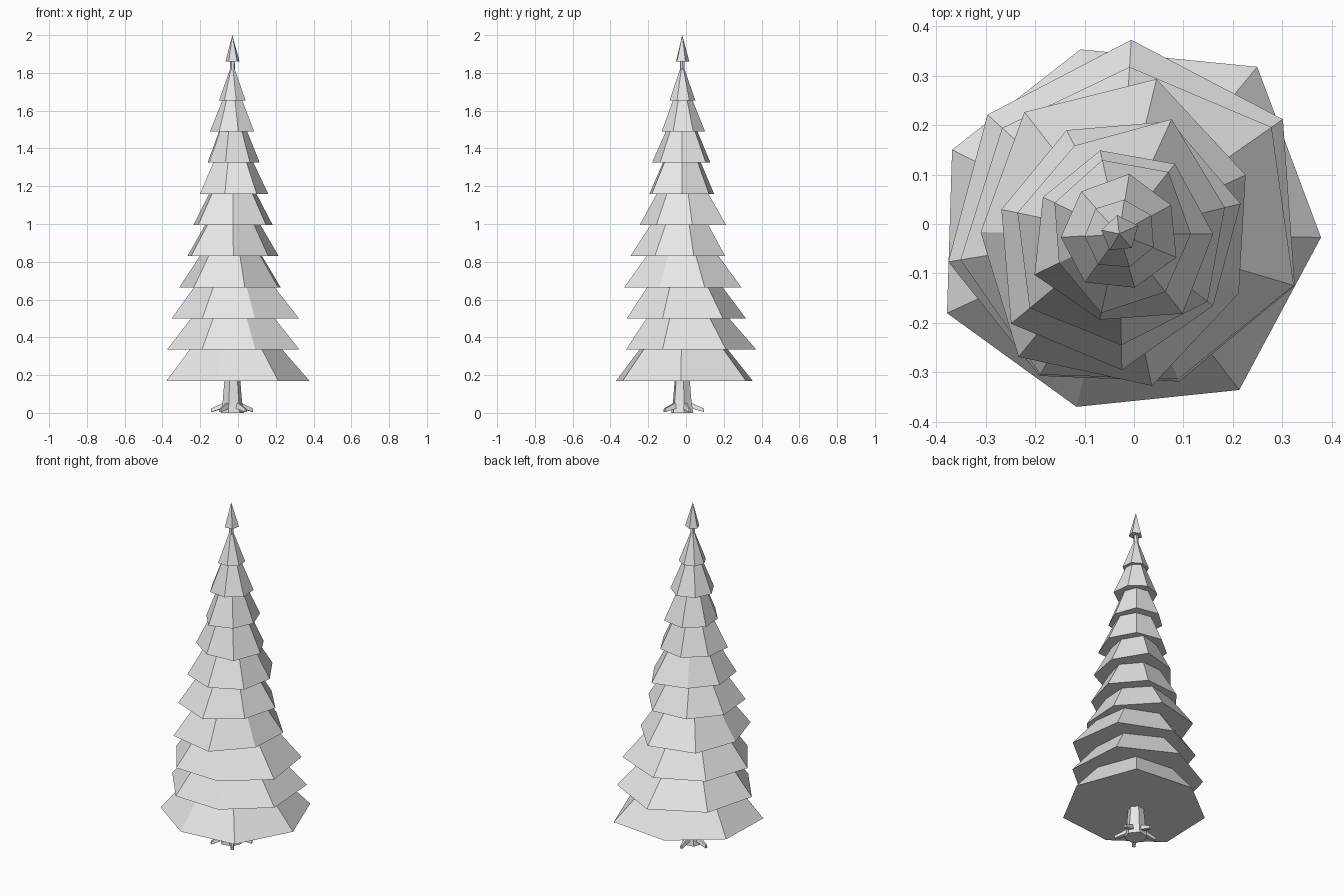
import bpy, bmesh, math
from mathutils import Vector

if "Cube" in bpy.data.objects:
    bpy.data.objects.remove(bpy.data.objects["Cube"])

AX, AY = -0.03, -0.02          # trunk axis

grey = bpy.data.materials.new("light_grey")
grey.diffuse_color = (0.8, 0.8, 0.8, 1)
grey.use_nodes = True
grey.node_tree.nodes["Principled BSDF"].inputs["Base Color"].default_value = grey.diffuse_color


def loft(name, rings):
    """Closed flat-shaded solid through rings of points; a one-point ring is a tip."""
    bm = bmesh.new()
    vs = [[bm.verts.new(p) for p in ring] for ring in rings]
    for a, b in zip(vs, vs[1:]):
        n = len(a)
        for i in range(n):
            j = (i + 1) % n
            if len(b) == 1:
                bm.faces.new((a[i], a[j], b[0]))
            else:
                bm.faces.new((a[i], a[j], b[j], b[i]))
    for ring in (vs[0], vs[-1]):
        if len(ring) > 2:
            bm.faces.new(ring)
    bmesh.ops.recalc_face_normals(bm, faces=bm.faces)
    me = bpy.data.meshes.new(name)
    bm.to_mesh(me)
    bm.free()
    me.materials.append(grey)
    ob = bpy.data.objects.new(name, me)
    bpy.context.collection.objects.link(ob)


def rim(z, start, radii):
    """Evenly spaced corners round the axis with uneven radii."""
    step = 2 * math.pi / len(radii)
    a0 = math.radians(start)
    return [(AX + r * math.cos(a0 + i * step), AY + r * math.sin(a0 + i * step), z)
            for i, r in enumerate(radii)]


# Branch tiers: height of cone, first corner angle, corner radii
tiers = [
    (0.47, -1, (.408, .438, .381, .378, .383, .360, .398)),
    (0.45, 35, (.404, .393, .359, .350, .329, .322, .370)),
    (0.45, 35, (.376, .338, .319, .325, .326, .317, .368)),
    (0.43, 25, (.282, .322, .312, .280, .321, .314, .270)),
    (0.42, 14, (.253, .250, .235, .243, .284, .275, .239)),
    (0.41, 14, (.220, .255, .200, .210, .235, .225, .225)),
    (0.40, 0, (.190, .181, .173, .171, .190, .178, .206)),
    (0.36, 0, (.145, .160, .153, .145, .135, .164, .150)),
    (0.30, 29, (.120, .123, .115, .118, .120, .113, .125)),
    (0.20, 30, (.075, .070, .070, .070, .075, .070, .075)),
]
for k, (h, start, radii) in enumerate(tiers):
    z = 0.17 + 0.165 * k
    loft(f"branch_tier_{k + 1}", [rim(z, start, radii), [(AX, AY, z + h)]])

# Top tuft
loft("top_tuft", [rim(1.86, 24, (.042, .038, .037, .038, .038)), [(AX, AY, 2.0)]])

# Trunk, flared at the foot and running up to the tuft
loft("trunk", [rim(z, 10, (r,) * 6) for z, r in
               ((0, .062), (.06, .052), (.18, .042), (1.0, .03), (1.9, .012))])

# Roots: tapered spikes leaning out to the ground
for i in range(5):
    a = math.radians(20 + 72 * i)
    out = Vector((math.cos(a), math.sin(a), 0))
    side = Vector((-out.y, out.x, 0))
    base = Vector((AX, AY, 0))

    def section(d, z, w, t):
        c = base + out * d + Vector((0, 0, z))
        up = Vector((0, 0, t))
        return [c + side * w - up, c + side * w * .5 + up,
                c - side * w * .5 + up, c - side * w - up]
    loft(f"root_{i + 1}", [section(.03, .045, .016, .016), section(.115, .014, .008, .009)])
